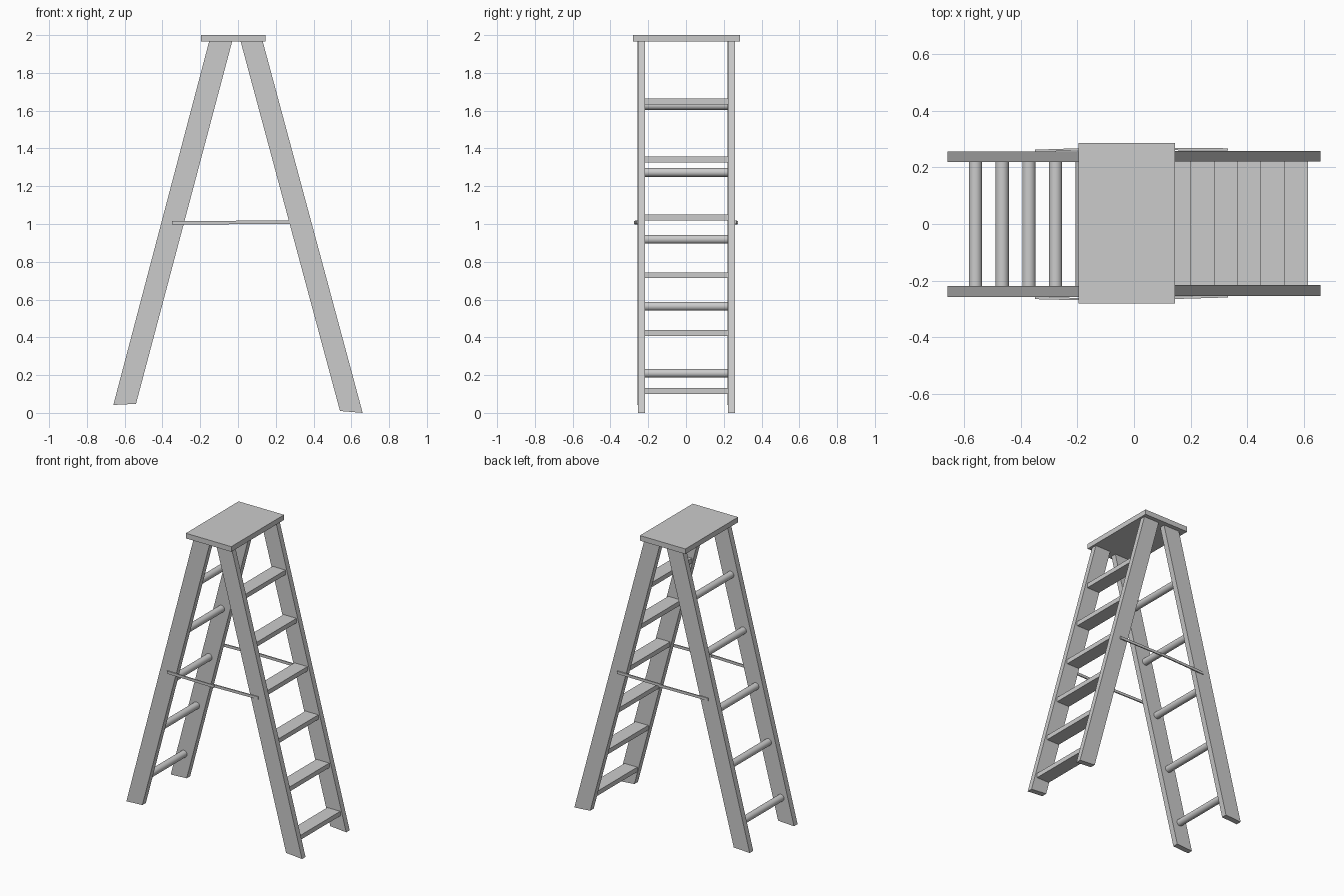
import bpy, bmesh, math
from mathutils import Vector

if "Cube" in bpy.data.objects:
    bpy.data.objects.remove(bpy.data.objects["Cube"])


def finish(name, bm):
    bmesh.ops.recalc_face_normals(bm, faces=bm.faces)
    me = bpy.data.meshes.new(name)
    bm.to_mesh(me)
    bm.free()
    ob = bpy.data.objects.new(name, me)
    bpy.context.collection.objects.link(ob)
    return ob


def box(name, x0, x1, y0, y1, z0, z1):
    return slab(name, [(x0, z0), (x1, z0), (x1, z1), (x0, z1)], y0, y1)


def slab(name, profile, y0, y1):
    """Extrude an x-z profile along y."""
    bm = bmesh.new()
    face = bm.faces.new([bm.verts.new((x, y0, z)) for x, z in profile])
    ext = bmesh.ops.extrude_face_region(bm, geom=[face])
    moved = [v for v in ext["geom"] if isinstance(v, bmesh.types.BMVert)]
    bmesh.ops.translate(bm, verts=moved, vec=(0, y1 - y0, 0))
    return finish(name, bm)


def brace(name, a, b, width, height):
    """Thin bar from a to b, slightly toed in y."""
    a, b = Vector(a), Vector(b)
    bm = bmesh.new()
    bmesh.ops.create_cube(bm, size=1)
    for v in bm.verts:
        p = a.lerp(b, v.co.x + 0.5)
        v.co = p + Vector((0, v.co.y * width, v.co.z * height))
    return finish(name, bm)


def rung(name, x, z, radius, length):
    bpy.ops.mesh.primitive_cylinder_add(vertices=32, radius=radius, depth=length,
                                        location=(x, 0, z), rotation=(math.pi / 2, 0, 0))
    ob = bpy.context.object
    ob.name = name
    bpy.ops.object.shade_smooth_by_angle()
    return ob


# Top platform
box("top_platform", -0.196, 0.146, -0.281, 0.287, 1.965, 2.0)

# Leaning legs: step side on the right, rung side on the left
step_profile = [(0.54, 0.01), (0.66, 0.0), (0.13, 1.97), (0.013, 1.97)]
rung_profile = [(-0.66, 0.042), (-0.54, 0.048), (-0.03, 1.97), (-0.152, 1.97)]
slab("step_leg_front", step_profile, -0.254, -0.216)
slab("step_leg_back", step_profile, 0.222, 0.259)
slab("rung_leg_front", rung_profile, -0.258, -0.22)
slab("rung_leg_back", rung_profile, 0.219, 0.257)

# Flat treads
for i in range(6):
    x, z = 0.615 - 0.0825 * i, 0.10 + 0.3065 * i
    box(f"tread_{i + 1}", x - 0.097, x, -0.222, 0.226, z, z + 0.031)

# Round rungs
for i in range(5):
    rung(f"rung_{i + 1}", -0.561 + 0.0945 * i, 0.21 + 0.3545 * i, 0.0235, 0.45)

# Hinged spreader braces, two halves on each side
for side, s in (("front", -1), ("back", 1)):
    inner = 0.262 if s < 0 else 0.259
    brace(f"brace_{side}_left", (-0.35, s * inner, 1.006), (0.01, s * 0.271, 1.008), 0.008, 0.018)
    outer = 0.256 if s < 0 else 0.264
    brace(f"brace_{side}_right", (-0.01, s * 0.266, 1.010), (0.333, s * outer, 1.010), 0.008, 0.018)
